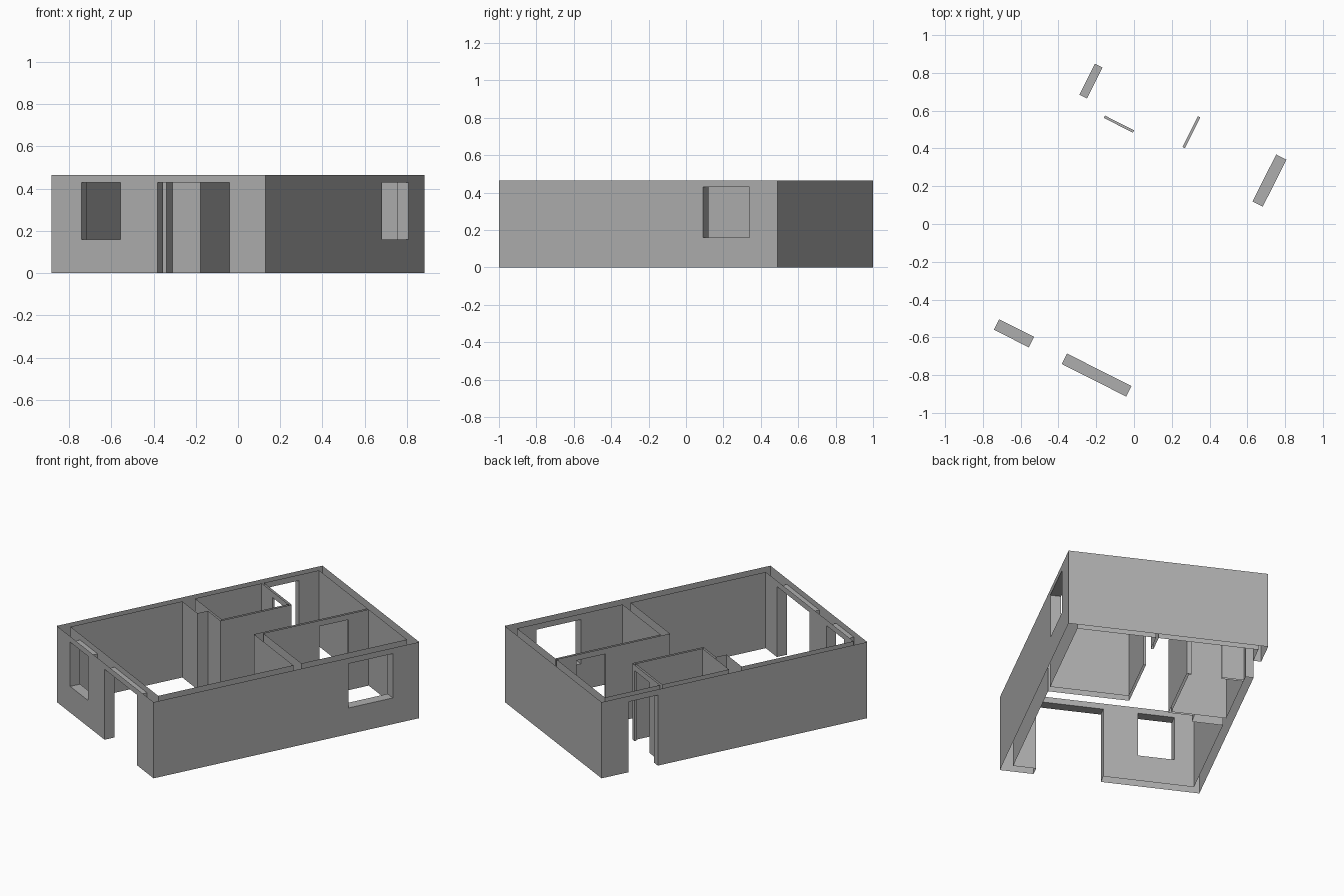
import bpy, bmesh, math
from mathutils import Matrix, Vector

if "Cube" in bpy.data.objects:
    bpy.data.objects.remove(bpy.data.objects["Cube"], do_unlink=True)

HEIGHT, HEAD, SILL = 0.465, 0.43, 0.16
X, Y = 0.834, 0.567          # half length and half width of the house
TURN = math.radians(63.2)    # the plan stands at an angle

grey = bpy.data.materials.new("wall_grey")
grey.use_nodes = True
COLOUR = (0.42, 0.42, 0.42, 1)
grey.diffuse_color = COLOUR
grey.node_tree.nodes["Principled BSDF"].inputs["Base Color"].default_value = COLOUR


def block(name, x0, x1, y0, y1, z0=0, z1=HEIGHT):
    """Axis-aligned block in plan coordinates."""
    bm = bmesh.new()
    size = Matrix.Diagonal((x1 - x0, y1 - y0, z1 - z0, 1))
    mid = Vector((x0 + x1, y0 + y1, z0 + z1)) / 2
    bmesh.ops.create_cube(bm, size=1, matrix=Matrix.Translation(mid) @ size)
    mesh = bpy.data.meshes.new(name)
    bm.to_mesh(mesh)
    bm.free()
    obj = bpy.data.objects.new(name, mesh)
    bpy.context.collection.objects.link(obj)
    mesh.materials.append(grey)
    return obj


def combine(base, others, operation):
    """Apply a boolean with each of the others, then remove them."""
    for other in others:
        mod = base.modifiers.new("combine", 'BOOLEAN')
        mod.operation, mod.object, mod.solver = operation, other, 'EXACT'
        deps = bpy.context.evaluated_depsgraph_get()
        mesh = bpy.data.meshes.new_from_object(base.evaluated_get(deps))
        base.modifiers.clear()
        base.data = mesh
        bpy.data.objects.remove(other, do_unlink=True)


# Outer walls: a block with the interior cut away
walls = block("house_walls", -X, X, -Y, Y)
combine(walls, [block("interior", -X + 0.062, X - 0.045, -Y + 0.061, Y - 0.045, -0.1, 0.6)], 'DIFFERENCE')

# Partitions, running slightly into the outer walls
combine(walls, [
    block("stub_wall", -0.07, 0.004, 0.345, 0.54),
    block("small_room_front", -0.004, 0.01, 0.197, 0.542),
    block("small_room_side", -0.004, 0.443, 0.197, 0.211),
    block("small_room_back", 0.429, 0.443, 0.197, 0.542),
    block("cross_wall", 0.076, 0.127, -0.53, -0.045),
    block("long_partition", 0.076, 0.81, -0.059, -0.045),
], 'UNION')

# Doors and windows
combine(walls, [
    block("front_door", -0.9, -0.74, -0.375, 0.007, -0.1, HEAD),
    block("front_window", -0.9, -0.74, 0.203, 0.41, SILL, HEAD),
    block("right_window", 0.389, 0.668, -0.7, -0.48, SILL, HEAD),
    block("left_door", 0.481, 0.664, 0.5, 0.7, -0.1, HEAD),
    block("small_room_door", 0.41, 0.46, 0.223, 0.396, -0.1, HEAD),
    block("partition_door", 0.48, 0.662, -0.08, -0.02, -0.1, HEAD),
], 'DIFFERENCE')

# Walls are hollow: open them at the top and bottom, then turn the plan
bm = bmesh.new()
bm.from_mesh(walls.data)
caps = [f for f in bm.faces if abs(f.normal.z) > 0.9
        and not 0.01 < f.calc_center_median().z < HEIGHT - 0.01]
bmesh.ops.delete(bm, geom=caps, context='FACES')
bmesh.ops.rotate(bm, verts=bm.verts, matrix=Matrix.Rotation(TURN, 3, 'Z'))
bm.to_mesh(walls.data)
bm.free()
